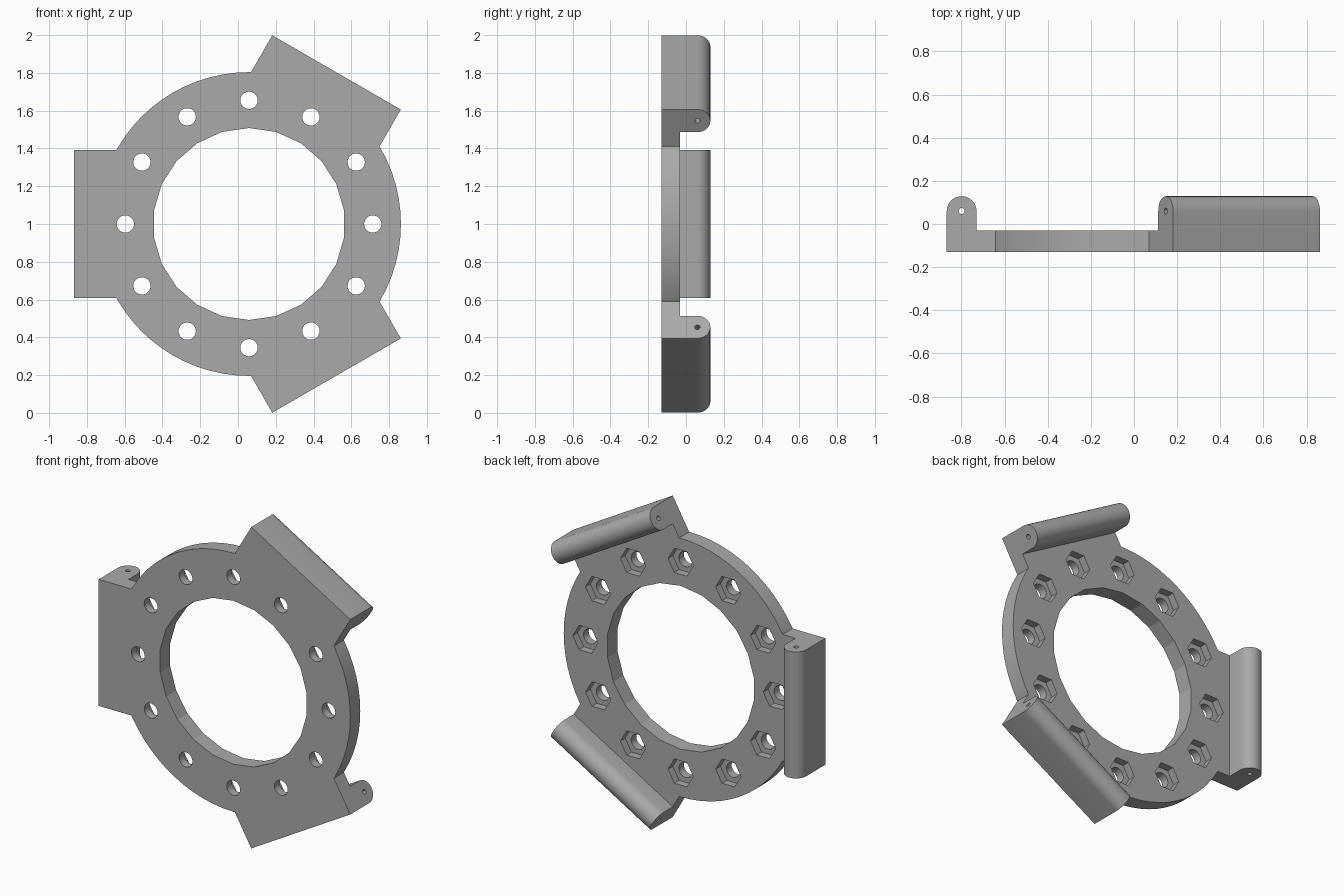
import bpy
import bmesh
from math import cos, sin, pi, radians
from mathutils import Vector

if "Cube" in bpy.data.objects:
    bpy.data.objects.remove(bpy.data.objects["Cube"], do_unlink=True)

CENTRE = Vector((0.0585, 0, 1.0))
FRONT, PLATE_BACK, BACK = -0.129, -0.031, 0.129
BLOCK_OUT, BLOCK_HALF, KNUCKLE_R = 0.9265, 0.393, 0.069
PIN_R = BLOCK_OUT - KNUCKLE_R
PIN_Y = BACK - KNUCKLE_R

grey = bpy.data.materials.new("mid grey")
grey.use_nodes = True
grey.diffuse_color = (0.4, 0.4, 0.4, 1)
grey.node_tree.nodes["Principled BSDF"].inputs["Base Color"].default_value = (0.4, 0.4, 0.4, 1)


def circle(r, n, cu=0, cv=0, start=0):
    return [(cu + r * cos(start + 2 * pi * i / n), cv + r * sin(start + 2 * pi * i / n))
            for i in range(n)]


def prism(name, profile, d0, d1, place):
    """Extrude a 2D profile from d0 to d1, mapped to space by place(u, v, d)."""
    bm = bmesh.new()
    rings = [[bm.verts.new(place(u, v, d)) for u, v in profile] for d in (d0, d1)]
    n = len(profile)
    bm.faces.new(rings[0])
    bm.faces.new(rings[1][::-1])
    for i in range(n):
        j = (i + 1) % n
        bm.faces.new((rings[0][i], rings[1][i], rings[1][j], rings[0][j]))
    bmesh.ops.recalc_face_normals(bm, faces=bm.faces)
    mesh = bpy.data.meshes.new(name)
    bm.to_mesh(mesh)
    bm.free()
    mesh.materials.append(grey)
    obj = bpy.data.objects.new(name, mesh)
    bpy.context.collection.objects.link(obj)
    return obj


def along_y(u, v, d):
    return CENTRE + Vector((u, d, v))


def around(angle):
    """Place (radius, y) profiles, extruded along the tangent at this angle."""
    out = Vector((cos(angle), 0, sin(angle)))
    side = Vector((-sin(angle), 0, cos(angle)))
    return lambda u, v, d: CENTRE + out * u + Vector((0, v, 0)) + side * d


def combine(target, tool, operation):
    mod = target.modifiers.new("combine", 'BOOLEAN')
    mod.operation = operation
    mod.solver = 'EXACT'
    mod.object = tool
    bpy.context.view_layer.objects.active = target
    bpy.ops.object.modifier_apply(modifier=mod.name)
    bpy.data.objects.remove(tool, do_unlink=True)


# Ring body
ring = prism("hinged_mounting_ring", circle(0.804, 72), FRONT, PLATE_BACK, along_y)

# Three hinge blocks with rounded knuckles
arc = [(PIN_R + KNUCKLE_R * cos(pi * i / 16), PIN_Y + KNUCKLE_R * sin(pi * i / 16))
       for i in range(17)]
block_profile = ([(0.6, FRONT), (BLOCK_OUT, FRONT)] + arc +
                 [(PIN_R - KNUCKLE_R, PLATE_BACK), (0.6, PLATE_BACK)])
block_angles = [radians(a) for a in (60, 180, 300)]
for a in block_angles:
    combine(ring, prism("hinge_block", block_profile, -BLOCK_HALF, BLOCK_HALF, around(a)), 'UNION')

# Pin holes through the knuckles
for a in block_angles:
    pin = prism("pin_cutter", circle(0.014, 16, PIN_R, PIN_Y), -0.5, 0.5, around(a))
    combine(ring, pin, 'DIFFERENCE')

# Central opening
combine(ring, prism("opening_cutter", circle(0.508, 22, start=pi / 2), -0.3, 0.3, along_y),
        'DIFFERENCE')

# Twelve bolt holes, each with a hexagonal nut recess at the back
for i in range(12):
    cu, cv = 0.655 * cos(i * pi / 6), 0.655 * sin(i * pi / 6)
    combine(ring, prism("bolt_cutter", circle(0.046, 22, cu, cv), -0.3, 0.3, along_y),
            'DIFFERENCE')
    combine(ring, prism("nut_cutter", circle(0.087, 6, cu, cv), -0.078, 0.05, along_y),
            'DIFFERENCE')

# Smooth the rounded surfaces, keep edges crisp
bpy.ops.object.select_all(action='DESELECT')
ring.select_set(True)
bpy.context.view_layer.objects.active = ring
bpy.ops.object.shade_smooth_by_angle(angle=radians(14))
